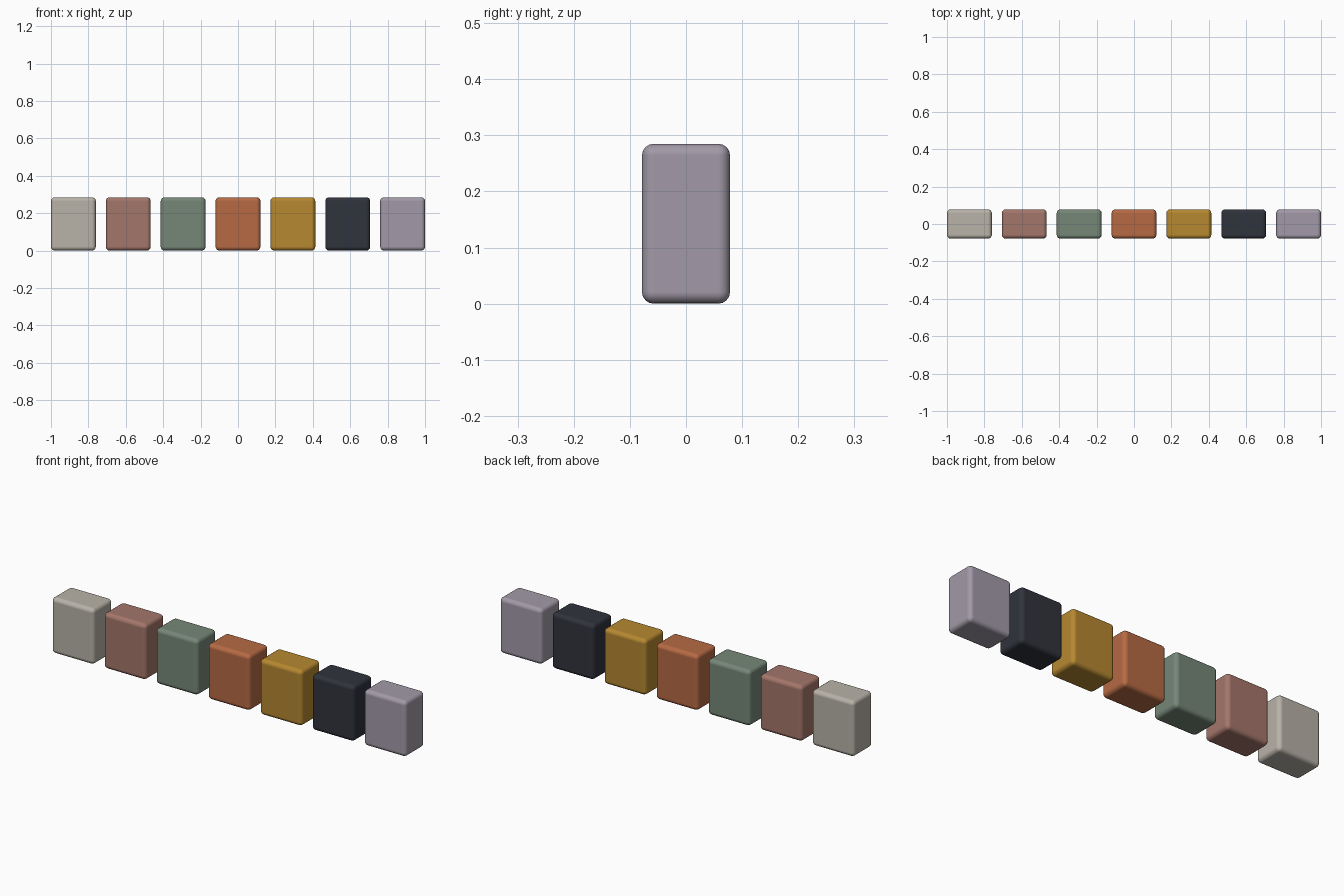
import bpy

if "Cube" in bpy.data.objects:
    bpy.data.objects.remove(bpy.data.objects["Cube"])

WIDTH, DEPTH, HEIGHT, RADIUS = 0.24, 0.157, 0.285, 0.021
PITCH = (2.0 - WIDTH) / 6

# Swatch colours, left to right (sRGB 0-255)
COLOURS = [
    ("stone", (184, 178, 168)),
    ("clay_pink", (164, 118, 106)),
    ("sage", (118, 135, 120)),
    ("terracotta", (182, 106, 68)),
    ("ochre", (182, 136, 48)),
    ("charcoal", (48, 51, 60)),
    ("lilac", (162, 154, 168)),
]


def linear(c):
    c /= 255
    return c / 12.92 if c <= 0.04045 else ((c + 0.055) / 1.055) ** 2.4


def rounded_block(name, x, rgb):
    bpy.ops.mesh.primitive_cube_add(size=1, location=(x, 0, HEIGHT / 2))
    block = bpy.context.object
    block.name = name + "_block"
    block.scale = (WIDTH, DEPTH, HEIGHT)
    bpy.ops.object.transform_apply(location=False, rotation=False, scale=True)
    bpy.ops.object.shade_smooth_by_angle()
    # Rounded edges
    bevel = block.modifiers.new("rounded_edges", "BEVEL")
    bevel.width = RADIUS
    bevel.segments = 4
    bevel.harden_normals = True
    for poly in block.data.polygons:
        poly.use_smooth = True
    mat = bpy.data.materials.new(name)
    mat.diffuse_color = (*[linear(c) for c in rgb], 1)
    mat.use_nodes = True
    mat.node_tree.nodes["Principled BSDF"].inputs["Base Color"].default_value = mat.diffuse_color
    block.data.materials.append(mat)


# Row of seven blocks along x
for i, (name, rgb) in enumerate(COLOURS):
    rounded_block(name, (i - 3) * PITCH, rgb)
